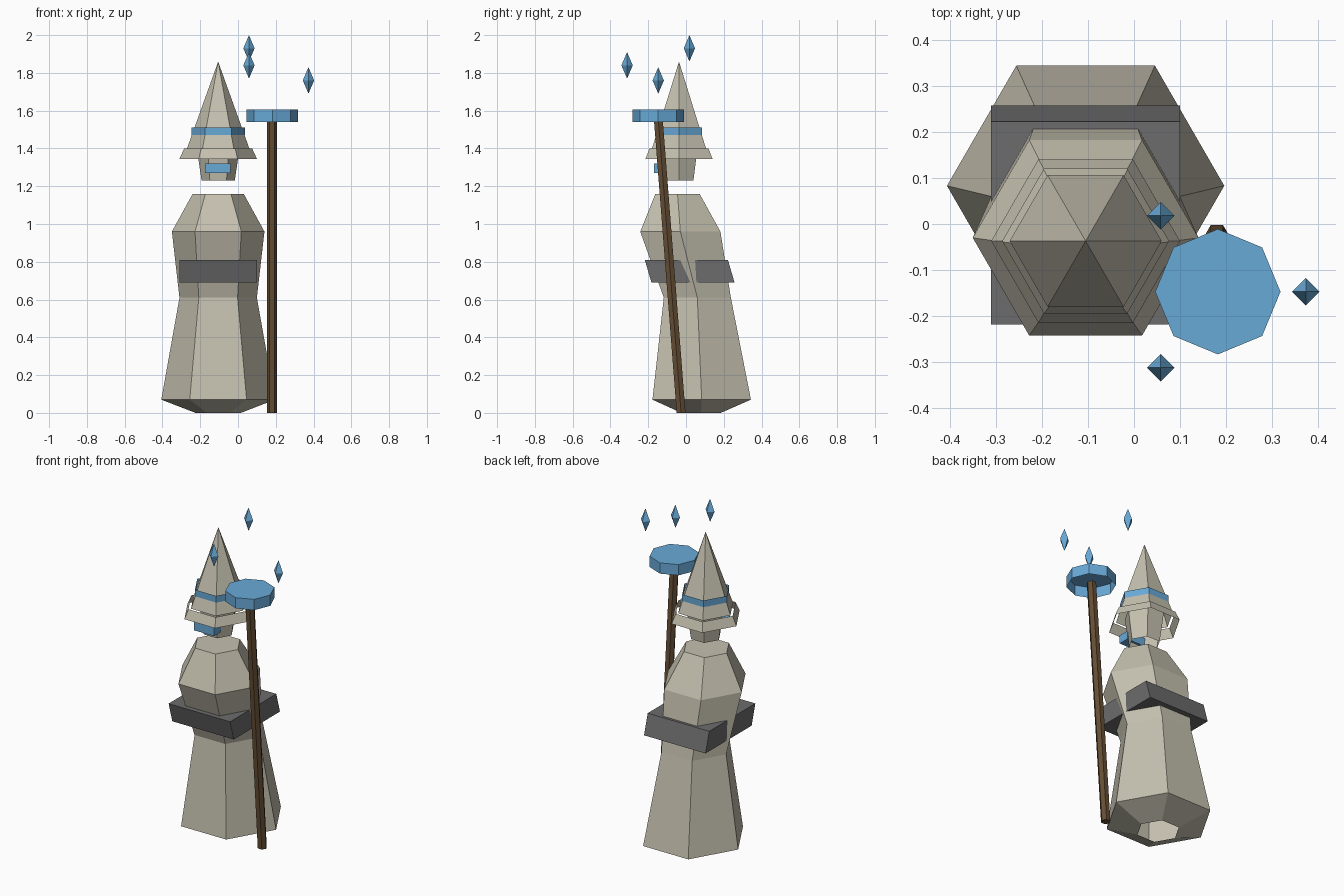
import bpy, bmesh
from math import cos, sin, tau

if "Cube" in bpy.data.objects:
    bpy.data.objects.remove(bpy.data.objects["Cube"])


def material(name, rgb):
    m = bpy.data.materials.new(name)
    m.diffuse_color = (*rgb, 1)
    m.use_nodes = True
    m.node_tree.nodes["Principled BSDF"].inputs["Base Color"].default_value = m.diffuse_color
    return m


CLOTH = material("cloth", (0.56, 0.53, 0.43))
LEATHER = material("belt_grey", (0.15, 0.15, 0.15))
WOOD = material("wood", (0.13, 0.075, 0.035))
BLUE = material("blue", (0.14, 0.40, 0.68))


def finish(name, bm, mat):
    mesh = bpy.data.meshes.new(name)
    bm.to_mesh(mesh)
    bm.free()
    mesh.materials.append(mat)
    obj = bpy.data.objects.new(name, mesh)
    bpy.context.collection.objects.link(obj)
    return obj


def loft(name, x, rings, mat, sides=6, bottom=False, top=False):
    """Flat-faced tube through rings of (radius, y centre, z)."""
    bm = bmesh.new()
    loops = [[bm.verts.new((x + r * cos(tau * i / sides), y + r * sin(tau * i / sides), z))
              for i in range(sides)] for r, y, z in rings]
    for a, b in zip(loops, loops[1:]):
        for i in range(sides):
            j = (i + 1) % sides
            bm.faces.new((a[i], a[j], b[j], b[i]))
    if bottom:
        bm.faces.new(loops[0][::-1])
    if top:
        bm.faces.new(loops[-1])
    bmesh.ops.remove_doubles(bm, verts=bm.verts, dist=1e-5)
    return finish(name, bm, mat)


def box(name, lo, hi, mat, lean=0.0):
    """Box whose top is shifted in y by lean relative to its bottom."""
    bm = bmesh.new()
    bmesh.ops.create_cube(bm, size=1)
    for v in bm.verts:
        t = v.co.z + 0.5
        v.co = [lo[k] + (v.co[k] + 0.5) * (hi[k] - lo[k]) for k in range(3)]
        v.co.y += lean * t
    return finish(name, bm, mat)


BX, HY = -0.105, -0.037   # body axis, head axis

# Leaning robe with open hem
loft("robe", BX, [(0.12, 0.08, 0), (0.301, 0.083, 0.07), (0.205, 0.06, 0.61),
                  (0.245, -0.03, 0.96), (0.135, -0.045, 1.16)], CLOTH, top=True)
# Belt leaning with the torso
box("belt", (-0.31, -0.183, 0.69), (0.10, 0.257, 0.81), LEATHER, lean=-0.035)

# Head and visor
loft("head", BX, [(0.088, HY, 1.23), (0.105, HY, 1.345), (0.113, HY, 1.41)], CLOTH)
box("visor", (-0.175, -0.17, 1.27), (-0.04, -0.105, 1.32), BLUE)

# Hat: loose open brim, cone and open band
loft("hat_brim", BX, [(0.205, HY, 1.345), (0.18, HY, 1.40)], CLOTH)
loft("hat_cone", BX, [(0.165, HY, 1.40), (0, HY, 1.86)], CLOTH)
loft("hat_band", BX, [(0.141, HY, 1.47), (0.141, HY, 1.51)], BLUE)

# Staff with a disc that is open underneath
loft("staff", 0.18, [(0.027, -0.026, 0), (0.027, -0.147, 1.56)], WOOD,
     bottom=True, top=True)
loft("staff_disc", 0.182, [(0.136, -0.147, 1.54), (0.136, -0.147, 1.605)], BLUE,
     sides=8, top=True)

# Floating crystals
for i, (x, y, z) in enumerate([(0.058, 0.018, 1.93), (0.058, -0.312, 1.84),
                               (0.373, -0.147, 1.76)]):
    loft(f"crystal_{i + 1}", x, [(0, y, z - 0.07), (0.03, y, z), (0, y, z + 0.07)],
         BLUE, sides=4)
